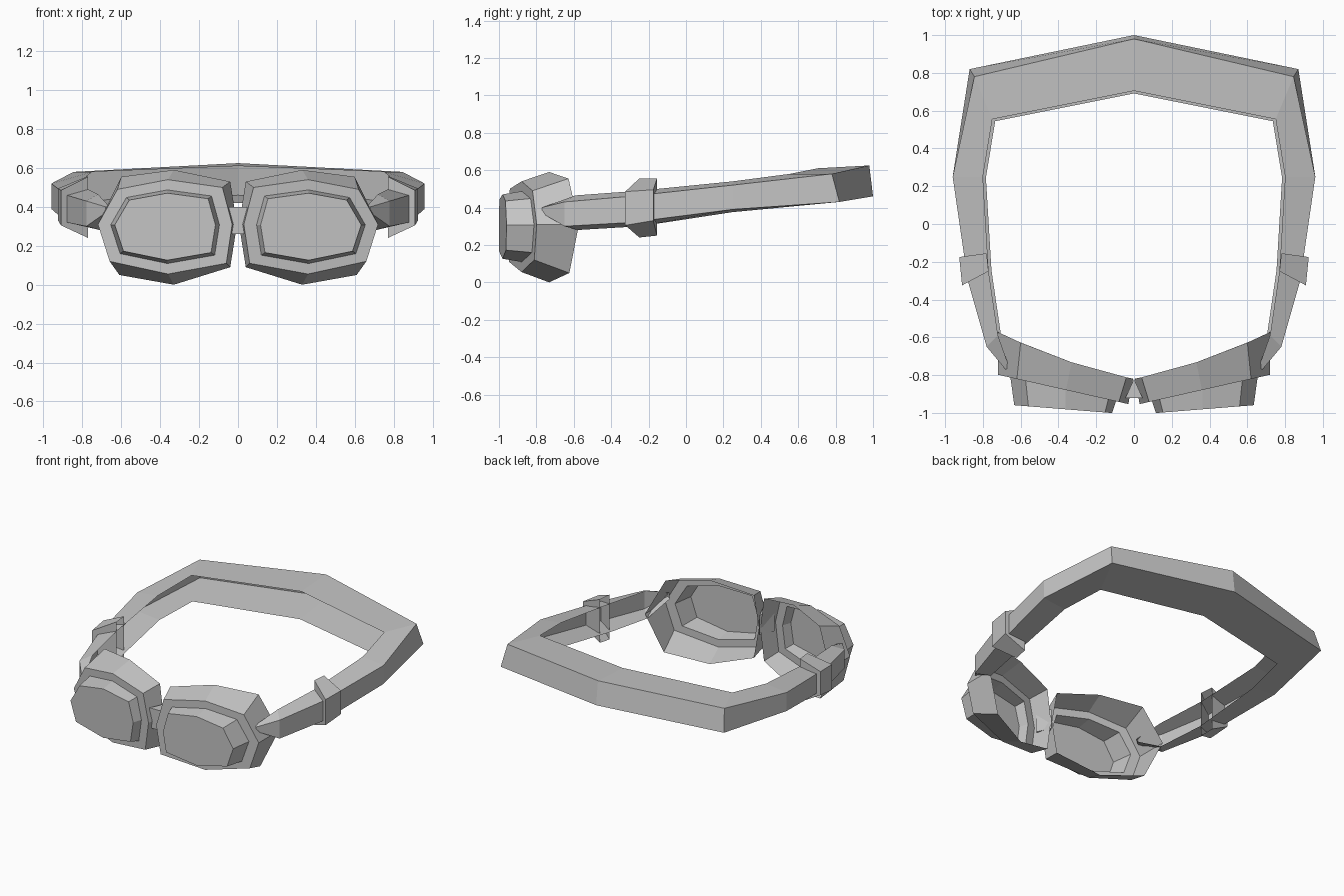
import bpy
import bmesh

default_cube = bpy.data.objects.get("Cube")
if default_cube:
    bpy.data.objects.remove(default_cube, do_unlink=True)

grey = bpy.data.materials.new("plain grey")
grey.use_nodes = True
colour = (0.55, 0.55, 0.55, 1)
grey.diffuse_color = colour
grey.node_tree.nodes["Principled BSDF"].inputs["Base Color"].default_value = colour


def loft(name, rings, cap_start=True, cap_end=True, wrap=True, mirror=True):
    """Skin a row of matching rings with flat faces, mirrored across x."""
    bm = bmesh.new()
    loops = [[bm.verts.new(point) for point in ring] for ring in rings]
    for first, second in zip(loops, loops[1:]):
        count = len(first)
        for i in range(count if wrap else count - 1):
            j = (i + 1) % count
            bm.faces.new((first[i], first[j], second[j], second[i]))
    if cap_start:
        bm.faces.new(loops[0])
    if cap_end:
        bm.faces.new(loops[-1])
    bmesh.ops.recalc_face_normals(bm, faces=bm.faces[:])
    mesh = bpy.data.meshes.new(name)
    bm.to_mesh(mesh)
    bm.free()
    mesh.materials.append(grey)
    obj = bpy.data.objects.new(name, mesh)
    bpy.context.collection.objects.link(obj)
    if mirror:
        modifier = obj.modifiers.new("mirror", "MIRROR")
        modifier.use_axis[0] = True
        modifier.merge_threshold = 0.001
    return obj


def scaled(outline, scale_x, scale_z):
    """Shrink an eight-sided outline about the middle of the eyepiece."""
    mid_x, mid_z = 0.375, 0.3
    return [(mid_x + (x - mid_x) * scale_x, mid_z + (z - mid_z) * scale_z)
            for x, z in outline]


def place(outline, depth):
    """Give each outline point its depth from a rule in x."""
    return [(x, depth(x), z) for x, z in outline]


def rim_depth(x):
    return -0.96 + 0.225 * x


def back_depth(x):
    return -0.82 + 0.2 * x + 0.2 * x * x


def lens_depth(x):
    return -1.01 + 0.08 * x


# Eyecups: thin shells, open at the back, with a flat front rim
back_outline = [(0.04, 0.53), (0.33, 0.59), (0.6, 0.555), (0.72, 0.31),
                (0.61, 0.05), (0.33, 0), (0.04, 0.09), (0.005, 0.31)]
front_outline = [(0.08, 0.5), (0.36, 0.54), (0.62, 0.49), (0.72, 0.31),
                 (0.66, 0.12), (0.36, 0.055), (0.06, 0.11), (0.03, 0.31)]
lens_base = scaled(front_outline, 0.81, 0.78)
loft("eyecups", [
    place(back_outline, back_depth),
    place(front_outline, rim_depth),
    place(lens_base, rim_depth),
], cap_start=False, cap_end=False)

# Lenses: hollow tapered covers standing out of the rims
loft("lenses", [
    place(lens_base, rim_depth),
    place(scaled(front_outline, 0.75, 0.71), lens_depth),
], cap_start=False)

# Nose bridge: wedge between the eyecups
wedge = [(-0.045, -0.92), (0.045, -0.92), (0, -0.82)]
loft("nose_bridge", [[(x, y, z) for x, y in wedge] for z in (0.26, 0.4)],
     mirror=False)


def section(outer, inner, outer_z, inner_z):
    """Channel section, open inward, whose lower lip reaches further in."""
    lip = (inner[0] * 0.98, inner[1] * 0.98)
    return [(*lip, inner_z[0]), (*outer, outer_z[0]),
            (*outer, outer_z[1]), (*inner, inner_z[1])]


# Head strap: hollow band from the eyecup sides round to the middle of the back
strap = [
    section((0.68, -0.77), (0.66, -0.76), (0.37, 0.4), (0.37, 0.4)),
    section((0.78, -0.65), (0.72, -0.59), (0.3, 0.43), (0.28, 0.465)),
    section((0.88, -0.3), (0.77, -0.25), (0.32, 0.46), (0.3, 0.49)),
    section((0.96, 0.25), (0.8, 0.25), (0.39, 0.52), (0.375, 0.54)),
    section((0.87, 0.82), (0.75, 0.555), (0.43, 0.575), (0.405, 0.58)),
    section((0, 1), (0, 0.705), (0.46, 0.625), (0.42, 0.61)),
]
# The outer wall leans inward at the back
strap[-2][2] = (0.845, 0.78, 0.58)
strap[-1][2] = (0, 0.98, 0.625)
loft("head_strap", strap, cap_end=False, wrap=False)

# Strap buckles: faceted sleeves around the strap, open inward
buckle_front = [(0.77, -0.25, 0.24), (0.91, -0.325, 0.305),
                (0.91, -0.325, 0.485), (0.77, -0.25, 0.555)]
buckle_back = [(0.78, -0.155, 0.25), (0.925, -0.175, 0.33),
               (0.925, -0.175, 0.495), (0.78, -0.155, 0.555)]
loft("strap_buckles", [buckle_front, buckle_back], wrap=False)
